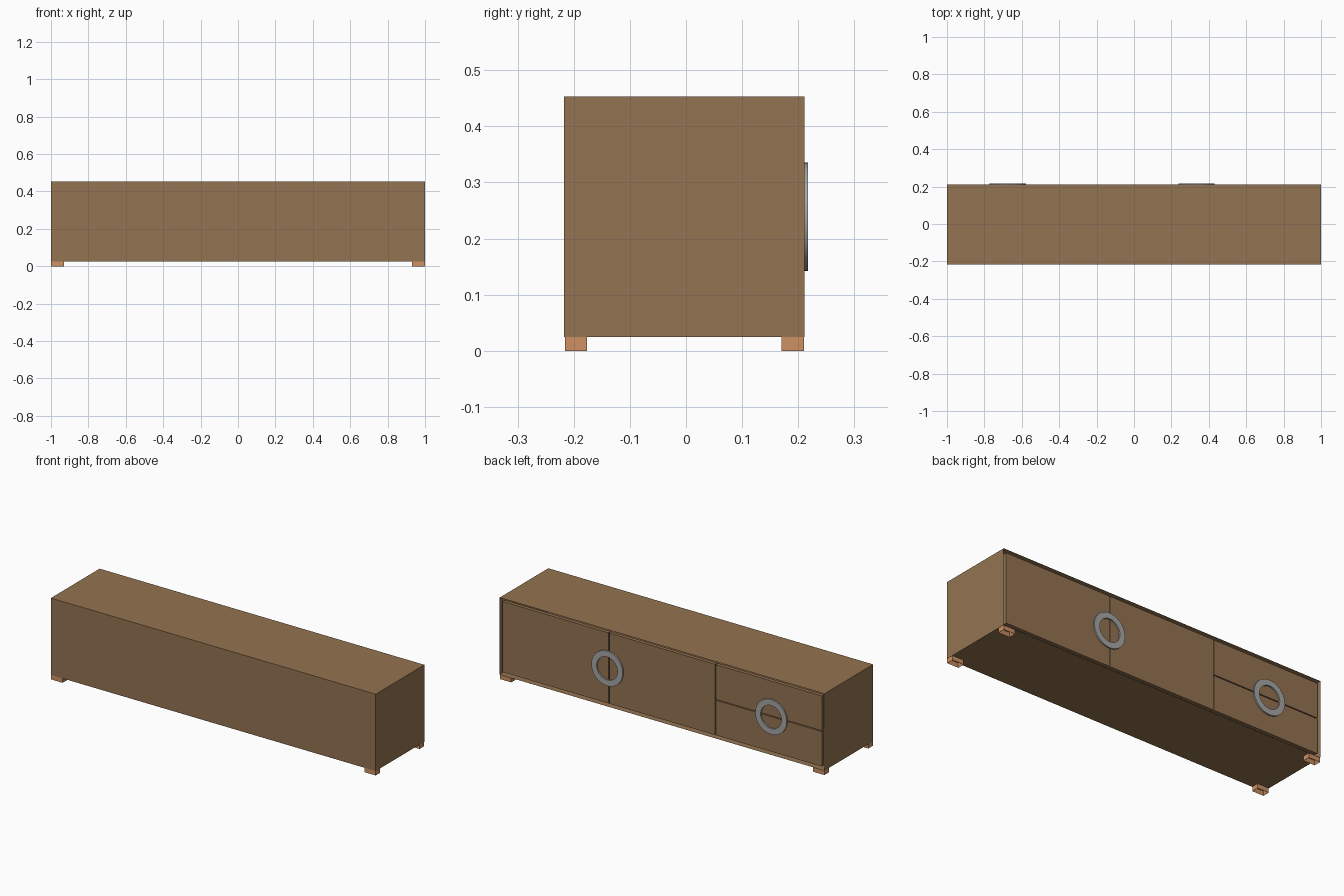
import bpy, bmesh, math
from mathutils import Vector

if "Cube" in bpy.data.objects:
    bpy.data.objects.remove(bpy.data.objects["Cube"], do_unlink=True)


def material(name, rgb):
    mat = bpy.data.materials.new(name)
    mat.use_nodes = True
    mat.diffuse_color = (*rgb, 1)
    mat.node_tree.nodes["Principled BSDF"].inputs["Base Color"].default_value = (*rgb, 1)
    return mat


wood = material("brown wood", (0.295, 0.172, 0.083))
light_wood = material("light wood", (0.61, 0.283, 0.127))
metal = material("grey metal", (0.38, 0.38, 0.38))


def finish(name, bm, mat):
    bmesh.ops.recalc_face_normals(bm, faces=bm.faces)
    mesh = bpy.data.meshes.new(name)
    bm.to_mesh(mesh)
    bm.free()
    mesh.materials.append(mat)
    obj = bpy.data.objects.new(name, mesh)
    bpy.context.collection.objects.link(obj)
    return obj


def box_mesh(lo, hi):
    bm = bmesh.new()
    bmesh.ops.create_cube(bm, size=1)
    lo, hi = Vector(lo), Vector(hi)
    for v in bm.verts:
        v.co = (lo + hi) / 2 + v.co * (hi - lo)
    return bm


def hollow(bm, direction, wall, depth):
    """Sink a recess into the face that looks along direction."""
    bm.normal_update()
    face = max(bm.faces, key=lambda f: f.normal.dot(direction))
    bmesh.ops.inset_individual(bm, faces=[face], thickness=wall)
    for v in face.verts:
        v.co -= direction * depth


# Cabinet shell, open on the door side
BACK, OPEN = -0.217, 0.211
LOW, HIGH = 0.025, 0.453
WALL, GAP = 0.015, 0.005
shell = box_mesh((-1, BACK, LOW), (1, OPEN, HIGH))
hollow(shell, Vector((0, 1, 0)), WALL, 0.4)
finish("cabinet_shell", shell, wood)

# Doors and drawer fronts set into the opening
edge = 1 - WALL
third = edge / 3
mid = (LOW + HIGH) / 2
bottom, top = LOW + WALL, HIGH - WALL


def front_panel(name, x0, x1, z0, z1):
    g = GAP / 2
    finish(name, box_mesh((x0 + g, OPEN - 0.022, z0 + g), (x1 - g, OPEN - 0.002, z1 - g)), wood)


front_panel("left_door", third, edge, bottom, top)
front_panel("right_door", -third, third, bottom, top)
front_panel("upper_drawer", -edge, -third, mid, top)
front_panel("lower_drawer", -edge, -third, bottom, mid)


# Ring handles, each made of two halves that meet at a seam
def half_ring(name, cx, start, steps=20, inner=0.064, outer=0.097):
    bm = bmesh.new()
    rows = []
    for i in range(steps + 1):
        a = start + math.pi * i / steps
        rows.append([bm.verts.new((cx + r * math.cos(a), y, mid + r * math.sin(a)))
                     for r, y in ((inner, OPEN - 0.002), (outer, OPEN - 0.002),
                                  (outer, OPEN + 0.006), (inner, OPEN + 0.006))])
    for a, b in zip(rows, rows[1:]):
        for k in range(4):
            n = (k + 1) % 4
            bm.faces.new((a[k], a[n], b[n], b[k]))
    bm.faces.new(rows[0])
    bm.faces.new(rows[-1])
    obj = finish(name, bm, metal)
    bpy.ops.object.select_all(action="DESELECT")
    obj.select_set(True)
    bpy.context.view_layer.objects.active = obj
    bpy.ops.object.shade_smooth_by_angle(angle=math.radians(30))


half_ring("right_door_handle", third + 0.006, math.pi / 2)
half_ring("left_door_handle", third + 0.006, -math.pi / 2)
half_ring("upper_drawer_handle", -0.675, 0)
half_ring("lower_drawer_handle", -0.675, math.pi)

# Hollow feet under the corners
for side, x in (("left", 0.964), ("right", -0.964)):
    for end, y in (("front", -0.196), ("back", 0.19)):
        foot = box_mesh((x - 0.035, y - 0.02, 0), (x + 0.035, y + 0.02, LOW))
        hollow(foot, Vector((0, 0, -1)), 0.012, 0.02)
        finish(f"{end}_{side}_foot", foot, light_wood)
